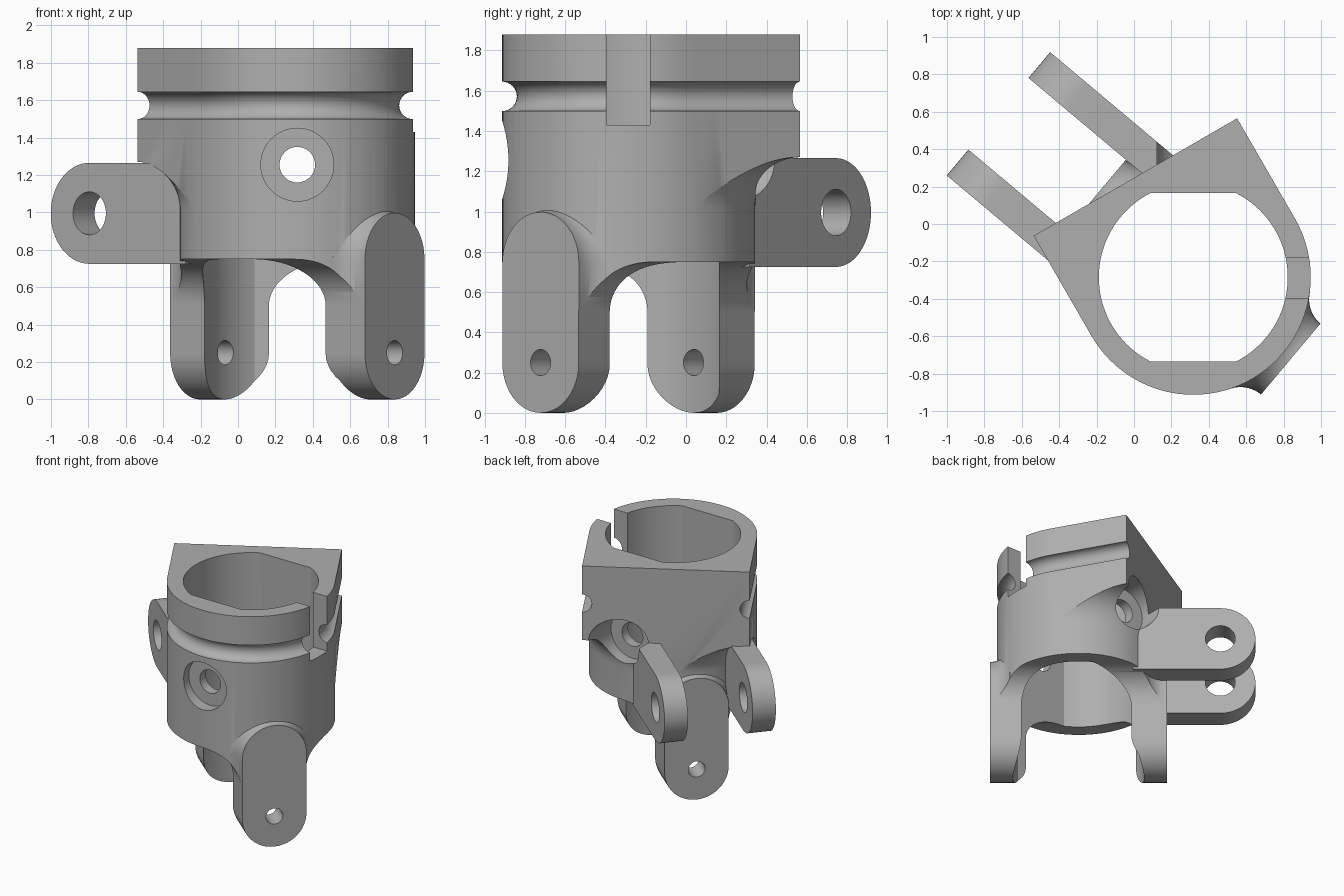
import bpy, bmesh
from math import sin, cos, pi, radians, sqrt, asin
from mathutils import Matrix, Vector

if "Cube" in bpy.data.objects:
    bpy.data.objects.remove(bpy.data.objects["Cube"])

SEG = 96
R_OUT, R_IN, FLAT = 0.628, 0.505, 0.45      # clamp ring and its flattened bore
TOP, BLOCK_Z, FILLET = 1.88, 1.27, 0.25
LEG_W, LEG_FACE, FLARE = 0.2475, 0.68, 0.17
LUG_Z, LUG_R, LUG_U = 0.995, 0.27, 1.09

LEG_TURN = Matrix.Rotation(radians(-40), 4, 'Z')
BACK_TURN = Matrix.Rotation(radians(120), 4, 'Z')
IDENT = Matrix.Identity(4)

grey = bpy.data.materials.new("plain_grey")
grey.use_nodes = True
COLOUR = (0.43, 0.43, 0.43, 1)
grey.diffuse_color = COLOUR
grey.node_tree.nodes["Principled BSDF"].inputs["Base Color"].default_value = COLOUR


def loft(name, rings, turn=IDENT):
    """Closed solid skinned through rings with equal point counts."""
    bm = bmesh.new()
    loops = [[bm.verts.new(turn @ Vector(p)) for p in ring] for ring in rings]
    n = len(loops[0])
    for a, b in zip(loops, loops[1:]):
        for i in range(n):
            j = (i + 1) % n
            bm.faces.new((a[i], a[j], b[j], b[i]))
    bm.faces.new(loops[0][::-1])
    bm.faces.new(loops[-1])
    bmesh.ops.recalc_face_normals(bm, faces=bm.faces)
    mesh = bpy.data.meshes.new(name)
    bm.to_mesh(mesh)
    bm.free()
    mesh.materials.append(grey)
    ob = bpy.data.objects.new(name, mesh)
    bpy.context.collection.objects.link(ob)
    return ob


def arc(radius, a, b, n, cx=0, cy=0):
    """Points along an arc, angles in degrees."""
    return [(cx + radius * cos(radians(a + (b - a) * i / n)),
             cy + radius * sin(radians(a + (b - a) * i / n))) for i in range(n + 1)]


def upright(name, outline, z0, z1, turn=IDENT):
    return loft(name, [[(x, y, z) for x, y in outline] for z in (z0, z1)], turn)


def along_x(name, outline, x0, x1, turn=IDENT):
    return loft(name, [[(x, y, z) for y, z in outline] for x in (x0, x1)], turn)


def along_y(name, outline, y0, y1, turn=IDENT):
    return loft(name, [[(x, y, z) for x, z in outline] for y in (y0, y1)], turn)


def disc(radius, cx, cy, n=48):
    return arc(radius, 0, 360, n, cx, cy)[:-1]


def combine(target, tool, operation):
    mod = target.modifiers.new(tool.name, 'BOOLEAN')
    mod.operation, mod.solver, mod.object = operation, 'EXACT', tool
    bpy.context.view_layer.update()
    done = target.evaluated_get(bpy.context.evaluated_depsgraph_get())
    mesh = bpy.data.meshes.new_from_object(done)
    target.modifiers.clear()
    target.data = mesh
    bpy.data.objects.remove(tool)


# Ring with a filleted overhang, trimmed to a U-shaped outline
profile = [(R_OUT + 0.0005, 0.4)]
profile += [(R_OUT + 0.0005 + FILLET - r, z)
            for r, z in arc(FILLET, 0, 90, 16, 0, BLOCK_Z - FILLET)]
profile += [(1.1, BLOCK_Z), (1.1, TOP + 0.1)]
body = loft("clamp_bracket", [[(x, y, z) for x, y in disc(r, 0, 0, SEG)] for r, z in profile],
            BACK_TURN)
back = 0.619
u_shape = arc(R_OUT, 90, 270, SEG // 2) + [(back, -R_OUT), (back, R_OUT)]
combine(body, upright("block_outline", u_shape, 0.3, TOP, BACK_TURN), 'INTERSECT')


# Legs: rounded bars that flare into the ring
def leg_ring(u):
    d = min(LEG_FACE - u, 0.15)
    w = LEG_W + FLARE - sqrt(FLARE ** 2 - d ** 2)
    ring = arc(w, 0, 180, 24, 0, 0.75) + [(-w, 0.45)]
    ring += arc(LEG_W, 180, 360, 24, 0, LEG_W) + [(w, 0.45)]
    return [(u, s, z) for s, z in ring]


for name, side in (("front_leg", 1), ("back_leg", -1)):
    turn = LEG_TURN @ Matrix.Scale(side, 4, (1, 0, 0))
    steps = [0.4] + [LEG_FACE - 0.15 * (1 - i / 10) for i in range(11)]
    combine(body, loft(name, [leg_ring(u) for u in steps], turn), 'UNION')

# Rounded arches between the legs
for side in (1, -1):
    w = LEG_W - 0.0005
    arch = [(w, -0.1)] + arc(0.25, 180, 90, 20, w + 0.25, 0.5) + [(1.2, 0.75), (1.2, -0.1)]
    arch = [(side * s, z) for s, z in arch]
    combine(body, along_x("arch_cutter", arch, -1.2, 1.2, LEG_TURN), 'DIFFERENCE')

# Pair of pierced lugs
for name, s0, s1 in (("left_lug", 0.25, 0.43), ("right_lug", -0.43, -0.25)):
    outline = arc(LUG_R, 90, 270, 32, -LUG_U, LUG_Z)
    outline += [(-0.42, LUG_Z - LUG_R), (-0.42, LUG_Z + LUG_R)]
    combine(body, along_y(name, outline, s0, s1, LEG_TURN), 'UNION')
combine(body, along_y("lug_hole", disc(0.115, -LUG_U, LUG_Z), -0.6, 0.6, LEG_TURN), 'DIFFERENCE')

# Bore with two flats
edge = asin(FLAT / R_IN) * 180 / pi
bore = arc(R_IN, -edge, edge, 36) + arc(R_IN, 180 - edge, 180 + edge, 36)
combine(body, upright("bore", bore, -0.1, 2.1), 'DIFFERENCE')

# Leg pin holes, cross hole and its counterbores
combine(body, along_x("pin_hole", disc(0.065, 0, 0.25), -1, 1, LEG_TURN), 'DIFFERENCE')
combine(body, along_y("cross_hole", disc(0.095, 0, 1.255), -1.5, 1.5), 'DIFFERENCE')
for side in (1, -1):
    combine(body, along_y("counterbore", disc(0.195, 0, 1.255), side * 0.53, side * 1.5),
            'DIFFERENCE')

# Half-round groove following the U outline
path = [((1, R_OUT), (0, 1))]
path += [((x * R_OUT, y * R_OUT), (x, y)) for x, y in arc(1, 90, 270, SEG // 2)]
path += [((1, -R_OUT), (0, -1))]
rings = [[(p[0] + n[0] * a, p[1] + n[1] * a, z) for a, z in disc(0.073, 0, 1.572, 32)]
         for p, n in path]
combine(body, loft("groove", rings, BACK_TURN), 'DIFFERENCE')

# Slot in the left wall
slot = [(0.3, -0.11), (1, -0.11), (1, 0.105), (0.3, 0.105)]
combine(body, upright("slot", slot, 1.43, 2.1), 'DIFFERENCE')

# Place and shade
body.data.transform(Matrix.Translation((0.317, -0.285, 0)))
bpy.ops.object.select_all(action='DESELECT')
body.select_set(True)
bpy.context.view_layer.objects.active = body
bpy.ops.object.shade_smooth_by_angle(angle=radians(25))
